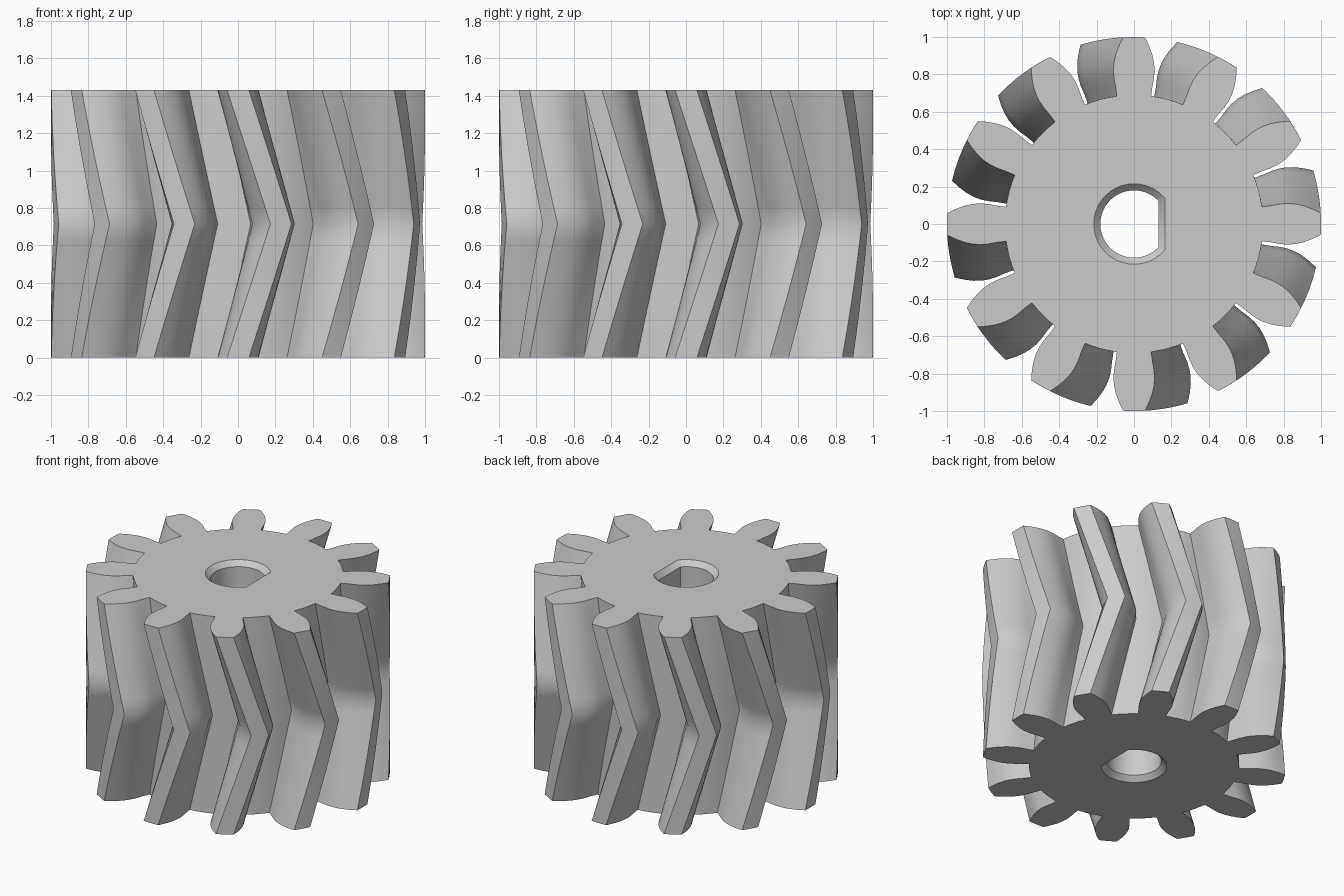
import bpy
import bmesh
from math import asin, acos, cos, sin, pi, radians

if "Cube" in bpy.data.objects:
    bpy.data.objects.remove(bpy.data.objects["Cube"], do_unlink=True)

HEIGHT = 1.43
TEETH = 12
TWIST = radians(13.3)
STEPS = 8          # rings per half of the herringbone
PITCH = 2 * pi / TEETH
# tooth flank: (radius, half width) from root to tip
FLANK = [(0.69, 0.092), (0.74, 0.098), (0.79, 0.107), (0.83, 0.11),
         (0.87, 0.107), (0.91, 0.098), (0.955, 0.081), (1.0, 0.058)]


def gear_profile():
    """Polar outline (radius, angle) of all teeth."""
    half = [(r, asin(w / r)) for r, w in FLANK]
    root_r, root_a = half[0]
    outline = []
    for i in range(TEETH):
        c = i * PITCH
        outline += [(r, c - a) for r, a in half]
        outline.append((1.0, c))
        outline += [(r, c + a) for r, a in reversed(half)]
        gap = PITCH - 2 * root_a
        outline += [(root_r, c + root_a + gap * k / 4) for k in (1, 2, 3)]
    return outline


def bore_profile(radius, flat):
    """Polar outline of a round hole with one flat on +x."""
    start, n = acos(flat / radius), 48
    return [(radius, start + (2 * pi - 2 * start) * k / n) for k in range(n + 1)]


def ring(bm, outline, z, turn=0.0):
    return [bm.verts.new((r * cos(a + turn), r * sin(a + turn), z)) for r, a in outline]


def loft(bm, rings):
    for low, high in zip(rings, rings[1:]):
        for i in range(len(low)):
            j = (i + 1) % len(low)
            bm.faces.new((low[i], low[j], high[j], high[i]))


def loop_edges(bm, loop):
    return [bm.edges.get((loop[i - 1], loop[i])) for i in range(len(loop))]


bm = bmesh.new()

# herringbone teeth
outline = gear_profile()
outer = []
for k in range(2 * STEPS + 1):
    t = k / (2 * STEPS)
    outer.append(ring(bm, outline, HEIGHT * t, TWIST * (1 - abs(2 * t - 1))))
loft(bm, outer)

# shaft bore with chamfered mouths
wide, narrow, chamfer = bore_profile(0.215, 0.165), bore_profile(0.18, 0.13), 0.035
bore = [ring(bm, wide, 0), ring(bm, narrow, chamfer),
        ring(bm, narrow, HEIGHT - chamfer), ring(bm, wide, HEIGHT)]
loft(bm, bore)

# flat end faces
for end in (0, -1):
    edges = loop_edges(bm, outer[end]) + loop_edges(bm, bore[end])
    bmesh.ops.triangle_fill(bm, edges=edges, use_beauty=True, use_dissolve=False)

bmesh.ops.recalc_face_normals(bm, faces=bm.faces[:])
mesh = bpy.data.meshes.new("herringbone_gear")
bm.to_mesh(mesh)
bm.free()

# smooth flanks, sharp rims
mesh.shade_smooth()
mesh.set_sharp_from_angle(angle=radians(40))

# plain grey
grey = bpy.data.materials.new("plain grey")
grey.use_nodes = True
color = (0.6, 0.6, 0.6, 1.0)
grey.diffuse_color = color
grey.node_tree.nodes["Principled BSDF"].inputs["Base Color"].default_value = color
mesh.materials.append(grey)

gear = bpy.data.objects.new("herringbone_gear", mesh)
bpy.context.collection.objects.link(gear)
